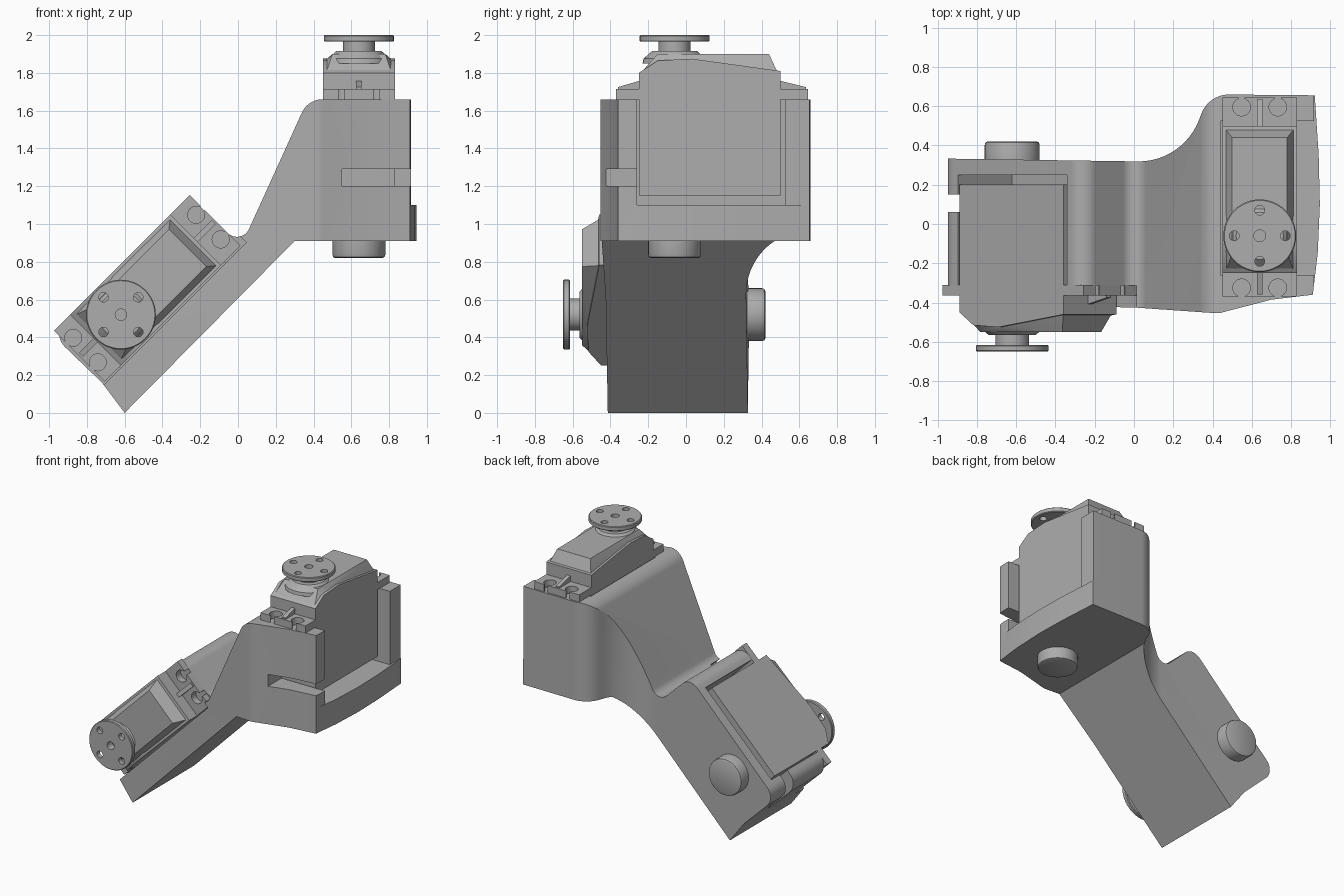
import bpy, bmesh, math
from mathutils import Matrix, Vector

cube = bpy.data.objects.get("Cube")
if cube:
    bpy.data.objects.remove(cube, do_unlink=True)

grey = bpy.data.materials.new("plain_grey")
grey.use_nodes = True
colour = (0.42, 0.42, 0.42, 1)
grey.diffuse_color = colour
grey.node_tree.nodes["Principled BSDF"].inputs["Base Color"].default_value = colour


def make(name, bm, frame=Matrix()):
    bm.transform(frame)
    bmesh.ops.recalc_face_normals(bm, faces=bm.faces)
    mesh = bpy.data.meshes.new(name)
    bm.to_mesh(mesh)
    bm.free()
    mesh.materials.append(grey)
    ob = bpy.data.objects.new(name, mesh)
    bpy.context.collection.objects.link(ob)
    return ob


def box(name, w, l, a, frame=Matrix()):
    bm = bmesh.new()
    bmesh.ops.create_cube(bm, size=1)
    for v in bm.verts:
        v.co = [r[0] if c < 0 else r[1] for c, r in zip(v.co, (w, l, a))]
    return make(name, bm, frame)


def hull(name, points, frame):
    bm = bmesh.new()
    for p in points:
        bm.verts.new(p)
    bmesh.ops.convex_hull(bm, input=bm.verts)
    bmesh.ops.dissolve_limit(bm, angle_limit=0.01, verts=bm.verts, edges=bm.edges)
    return make(name, bm, frame)


def lathe(name, profile, frame, at=(0, 0), n=48):
    """Closed solid of revolution from (radius, height) pairs."""
    bm = bmesh.new()
    rings = [[bm.verts.new((at[0] + r * math.cos(math.tau * i / n),
                            at[1] + r * math.sin(math.tau * i / n), h))
              for i in range(n)] for r, h in profile]
    for lo, hi in zip(rings, rings[1:]):
        for i in range(n):
            j = (i + 1) % n
            bm.faces.new((lo[i], lo[j], hi[j], hi[i]))
    bm.faces.new(rings[0])
    bm.faces.new(rings[-1])
    return make(name, bm, frame)


def rounded(points, steps=12):
    """Round each (x, y, radius) corner of a polygon."""
    out = []
    for k, (x, y, r) in enumerate(points):
        p = Vector((x, y))
        if not r:
            out.append(p)
            continue
        u = (Vector(points[k - 1][:2]) - p).normalized()
        v = (Vector(points[(k + 1) % len(points)][:2]) - p).normalized()
        half = u.angle(v) / 2
        centre = p + (u + v).normalized() * (r / math.sin(half))
        start = p + u * (r / math.tan(half)) - centre
        end = p + v * (r / math.tan(half)) - centre
        sweep = start.angle(end)
        for i in range(steps + 1):
            t = i / steps
            out.append(centre + (start * math.sin((1 - t) * sweep)
                                 + end * math.sin(t * sweep)) / math.sin(sweep))
    return out


def prism(name, outline, lo, hi, place):
    bm = bmesh.new()
    a, b = ([bm.verts.new(place(p, d)) for p in outline] for d in (lo, hi))
    bm.faces.new(a)
    bm.faces.new(b)
    for i in range(len(a)):
        bm.faces.new((a[i - 1], a[i], b[i], b[i - 1]))
    return make(name, bm)


def boolean(ob, cutters, operation="DIFFERENCE"):
    for c in cutters:
        c.hide_render = True
        m = ob.modifiers.new("cut", "BOOLEAN")
        m.object, m.operation, m.solver = c, operation, "EXACT"
    bpy.context.view_layer.update()
    mesh = bpy.data.meshes.new_from_object(
        ob.evaluated_get(bpy.context.evaluated_depsgraph_get()))
    ob.modifiers.clear()
    ob.data = mesh
    for c in cutters:
        bpy.data.objects.remove(c, do_unlink=True)


# Each servo frame: width (open side), length, output axis; origin on the horn face
s = math.sqrt(0.5)
upper = Matrix.Translation((0.64, -0.06, 2.0))
lower = Matrix(((-s, s, 0, -0.62), (0, 0, -1, -0.65), (s, s, 0, 0.52), (0, 0, 0, 1)))

# Bracket: side silhouette crossed with plan outline
bracket = prism("bracket", rounded([
    (-0.60, 0, 0), (0.30, 0.91, 0), (0.96, 0.91, 0), (0.96, 1.66, 0),
    (0.37, 1.66, 0.12), (0.017, 0.883, 0.07), (-0.259, 1.149, 0.09),
    (-0.99, 0.42, 0.1), (-0.72, 0.16, 0)]), -0.8, 0.8, lambda p, d: (p.x, d, p.y))
plan = prism("plan", rounded([
    (-1.1, 0.335, 0), (0.25, 0.315, 0.33), (0.38, 0.66, 0.15), (0.92, 0.655, 0),
    (0.94, 0.35, 0), (0.946, 0.1, 0), (0.935, -0.15, 0), (0.91, -0.36, 0),
    (0.70, -0.385, 0), (0.43, -0.455, 0.12), (0, -0.425, 0), (-1.1, -0.405, 0)]),
    -0.2, 2.2, lambda p, d: (p.x, p.y, d))
boolean(bracket, [plan], "INTERSECT")

# Servo pockets, cable slots and flange seats
cutters = [box("trim", (0.915, 1.2), (-1, 1), (1.1, 2))]
for f in (upper, lower):
    cutters += [box("pocket", (-0.2, 0.36), (-0.2, 0.585), (-0.9, 0.1), f),
                box("slot", (-0.09, 0.37), (-0.5, -0.15), (-0.8, -0.71), f),
                box("seat", (-0.2, 0.35), (-0.5, 0.74), (-0.338, 0.12), f)]
boolean(bracket, cutters)


def servo(side, f, back):
    # Case with a sloped shoulder and a narrower chamfered cap
    crest = [(-0.19, -0.2), (-0.09, -0.135), (0.09, -0.125), (0.56, -0.19)]
    hull(side + "_servo_case", [(w, l, a) for w in (-0.19, 0.19)
         for l, a in crest + [(-0.19, -0.85), (0.56, -0.85)]], f)
    hull(side + "_servo_cap",
         [(w, l * 0.97, a - 0.005) for w in (-0.175, 0.175) for l, a in crest]
         + [(w, l, -0.1) for w in (-0.14, 0.14) for l in (-0.09, 0.5)], f)

    # Mounting flange with open screw holes and ribs
    flange = box(side + "_flange", (-0.19, 0.19), (-0.31, 0.705), (-0.34, -0.285), f)
    holes = []
    for l, end in ((-0.265, -0.33), (0.655, 0.73)):
        for w in (-0.092, 0.092):
            holes.append(lathe("hole", [(0.045, -0.4), (0.045, -0.2)], f, (w, l), 24))
            holes.append(box("gap", (w - 0.015, w + 0.015),
                             (min(l, end), max(l, end)), (-0.4, -0.2), f))
    boolean(flange, holes)
    for n, tip, root in (("near", -0.3, -0.18), ("far", 0.695, 0.55)):
        hull(f"{side}_{n}_rib", [(w, l, a) for w in (-0.015, 0.015) for l, a in
             ((tip, -0.3), (root, -0.3), (tip, -0.275), (root, -0.24))], f)

    # Output collar, shaft and drilled horn
    lathe(side + "_collar", [(0.17, -0.15), (0.165, -0.125), (0.12, -0.085)], f)
    horn = lathe(side + "_horn", [(0.085, -0.11), (0.085, -0.035), (0.18, -0.035),
                                  (0.185, -0.03), (0.185, -0.005), (0.18, 0)], f)
    drill = [lathe("drill", [(0.03, -0.06), (0.03, 0.05)], f, n=24)]
    for w, l in ((0.13, 0), (-0.13, 0), (0, 0.13), (0, -0.13)):
        drill.append(lathe("drill", [(0.025, -0.08), (0.025, 0.05)], f, (w, l), 24))
    boolean(horn, drill)

    # Pivot boss on the back of the bracket
    lathe(side + "_pivot_boss", [(0.125, back - 0.09), (0.136, back - 0.085),
                                 (0.14, back - 0.072), (0.14, back + 0.02)], f)


servo("upper", upper, -1.09)
servo("lower", lower, -0.98)

bpy.ops.object.select_all(action="DESELECT")
for ob in bpy.context.collection.objects:
    if ob.type == "MESH":
        ob.select_set(True)
        bpy.context.view_layer.objects.active = ob
bpy.ops.object.shade_smooth_by_angle(angle=math.radians(30))
